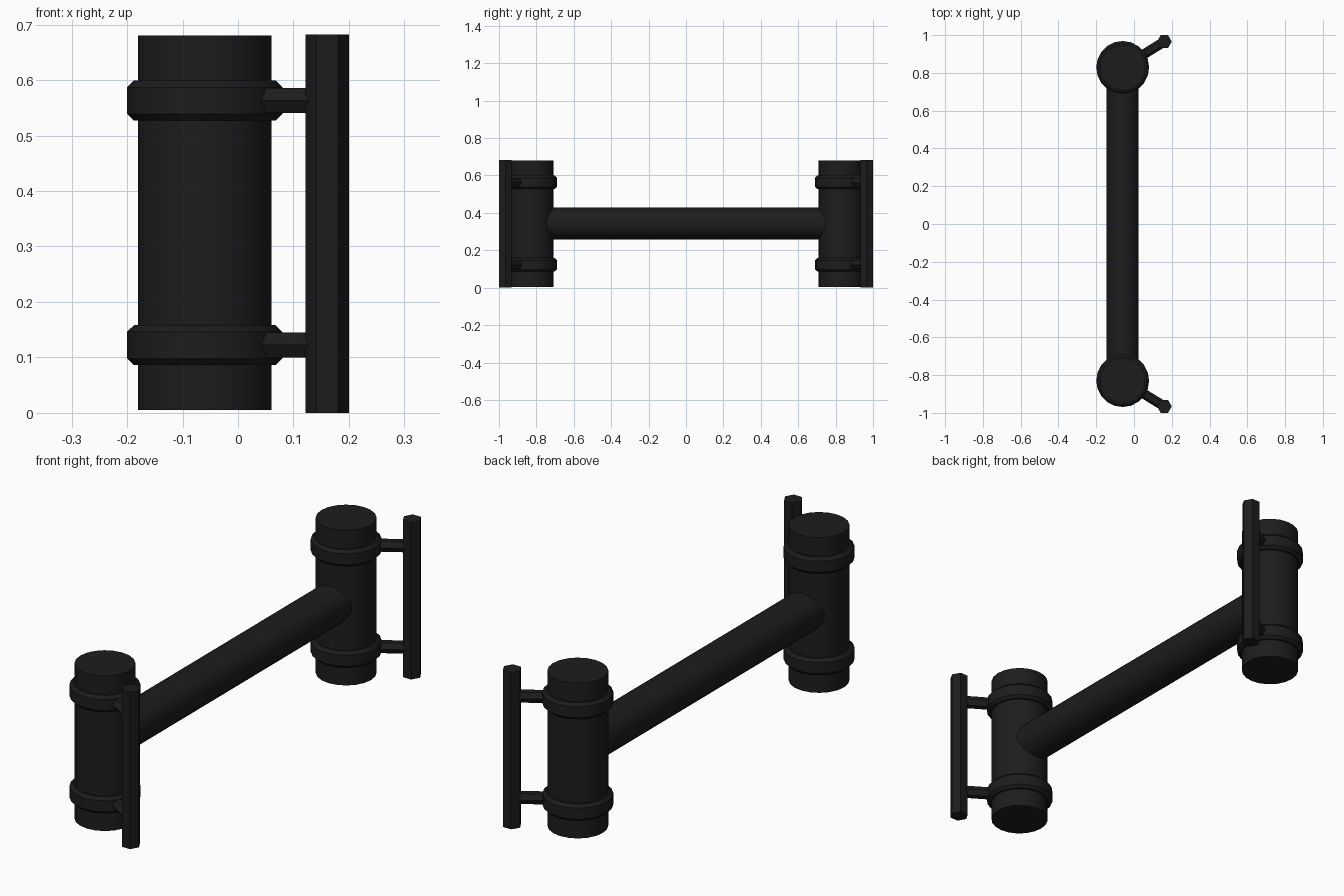
import bpy, bmesh, math
from mathutils import Vector

if "Cube" in bpy.data.objects:
    bpy.data.objects.remove(bpy.data.objects["Cube"])

black = bpy.data.materials.new("black_metal")
black.diffuse_color = (0.012, 0.012, 0.012, 1)
black.use_nodes = True
black.node_tree.nodes["Principled BSDF"].inputs["Base Color"].default_value = black.diffuse_color

CX, DY = -0.06, 0.829          # drum axis
RX, RY = 0.161, 0.966          # side rail axis
MID = 0.343                    # mid height


def finish(ob, name, smooth=True):
    ob.name = name
    ob.data.materials.append(black)
    if smooth:
        bpy.ops.object.shade_smooth_by_angle(angle=math.radians(30))
    return ob


def tube(name, a, b, radius, sides, spin=0.0, smooth=True):
    """Closed cylinder or prism running from point a to point b."""
    a, b = Vector(a), Vector(b)
    d = b - a
    bpy.ops.mesh.primitive_cylinder_add(vertices=sides, radius=radius, depth=d.length)
    ob = bpy.context.object
    for v in ob.data.vertices:
        x, y = v.co.x, v.co.y
        v.co.x = x * math.cos(spin) - y * math.sin(spin)
        v.co.y = x * math.sin(spin) + y * math.cos(spin)
    ob.location = (a + b) / 2
    ob.rotation_euler = d.to_track_quat('Z', 'Y').to_euler()
    return finish(ob, name, smooth)


def collar(name, y, z):
    """Chamfered band around a drum."""
    bpy.ops.mesh.primitive_cylinder_add(vertices=20, radius=0.14, depth=0.072,
                                        location=(CX, y, z))
    ob = bpy.context.object
    bm = bmesh.new()
    bm.from_mesh(ob.data)
    rims = [e for e in bm.edges if any(len(f.verts) > 4 for f in e.link_faces)]
    bmesh.ops.bevel(bm, geom=rims, offset=0.012, segments=1, affect='EDGES')
    bm.to_mesh(ob.data)
    bm.free()
    return finish(ob, name)


# Cross bar joining the two drums
tube("cross_bar", (CX, -DY, MID), (CX, DY, MID), 0.085, 20)

for side, s in (("front", -1), ("back", 1)):
    # Upright drum and hexagonal side rail
    tube(side + "_drum", (CX, s * DY, 0.005), (CX, s * DY, 0.68), 0.12, 20)
    tube(side + "_rail", (RX, s * RY, 0), (RX, s * RY, 0.682), 0.039, 6,
         spin=math.pi / 6, smooth=False)
    # Collars and the arms that hold the rail
    for level, z in (("lower", 0.122), ("upper", 0.563)):
        collar(f"{side}_{level}_collar", s * DY, z)
        tube(f"{side}_{level}_arm", (CX + 0.08, s * (DY + 0.05), z), (RX, s * RY, z),
             0.026, 6, spin=math.pi / 6, smooth=False)
